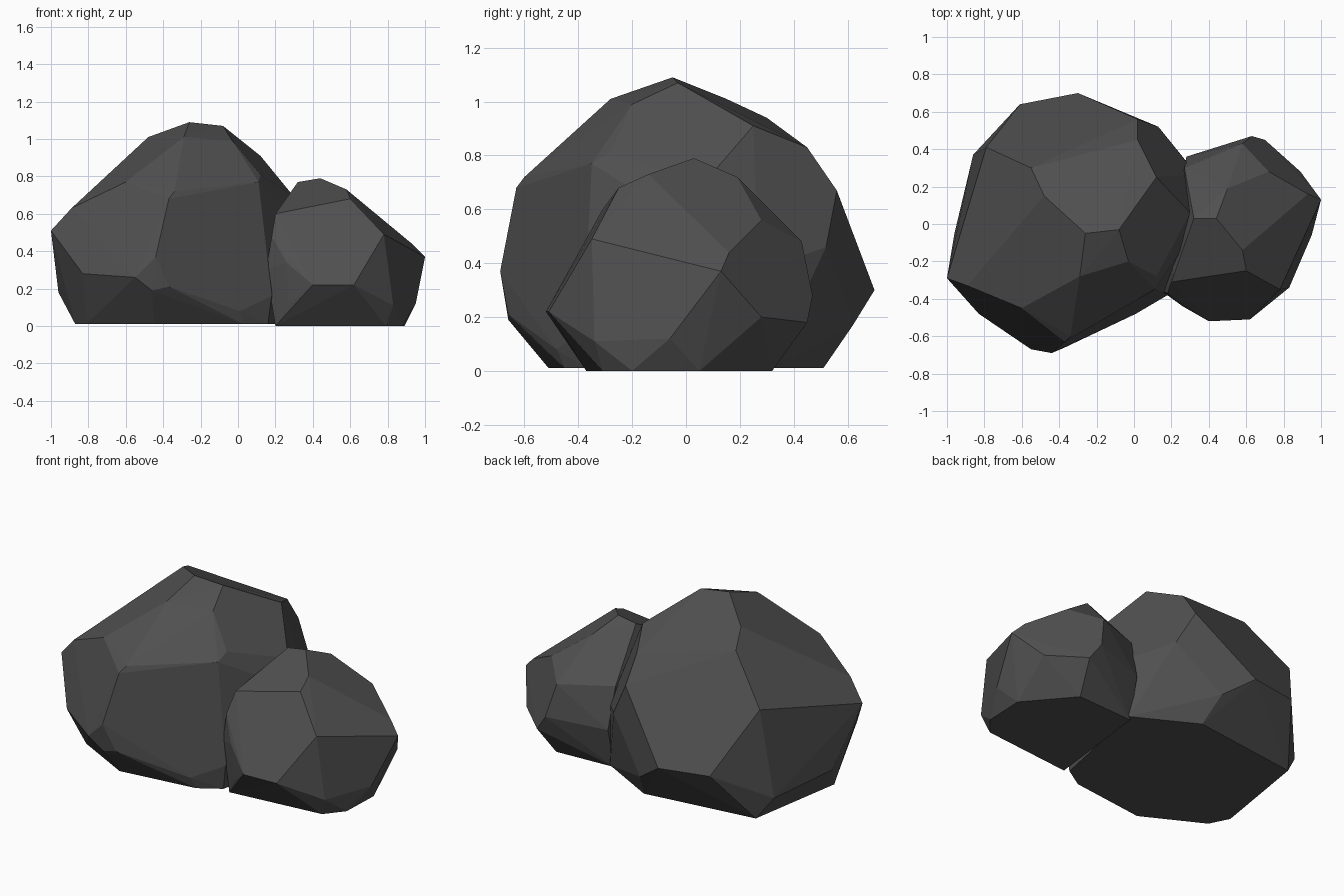
import bpy, bmesh, math

stone = bpy.data.materials.new("dark_stone")
stone.diffuse_color = (0.08, 0.08, 0.08, 1)


def boulder(name, corners):
    """Faceted stone: wrap the corner points in a hull and merge flat facets."""
    bm = bmesh.new()
    for c in corners:
        bm.verts.new(c)
    res = bmesh.ops.convex_hull(bm, input=bm.verts[:])
    bmesh.ops.delete(bm, geom=[v for v in bm.verts if not v.link_faces], context='VERTS')
    bmesh.ops.dissolve_limit(bm, angle_limit=math.radians(3),
                             verts=bm.verts[:], edges=bm.edges[:])
    bmesh.ops.recalc_face_normals(bm, faces=bm.faces[:])
    mesh = bpy.data.meshes.new(name)
    bm.to_mesh(mesh)
    bm.free()
    mesh.materials.append(stone)
    obj = bpy.data.objects.new(name, mesh)
    bpy.context.collection.objects.link(obj)
    return obj


# Large boulder on the left
boulder("large_boulder", [
    # crown
    (-.26, -.05, 1.09), (-.08, -.03, 1.07), (-.29, -.28, 1.01), (-.03, -.20, .99),
    (-.48, .15, 1.01), (-.55, .30, .94), (.02, .45, .83), (.12, .25, .91),
    # front and left
    (.12, -.28, .81), (.11, -.35, .77), (-.34, -.60, .72), (-.37, -.63, .68),
    (-.60, -.45, .77), (-.89, -.33, .63), (-1, -.29, .51), (-.44, -.69, .37),
    (-.55, -.67, .26), (-.46, -.66, .19), (-.37, -.66, .21), (.01, -.48, .08),
    (.18, -.38, .16), (-.83, -.48, .28), (-.96, -.05, .18),
    # back
    (-.79, .41, .68), (-.86, .37, .14), (-.61, .64, .31), (-.30, .70, .30),
    (.02, .56, .67), (.13, .52, .46), (-.12, .62, .17),
    # side buried in the small boulder
    (.30, .06, .69), (.33, .27, .37), (.29, -.08, .60),
    # base
    (-.07, .51, .01), (.30, .31, .01), (-.77, .42, .01), (-.87, -.20, .01),
    (-.81, -.32, .01), (-.45, -.51, .01), (.03, -.45, .01), (.16, -.37, .01),
])

# Small boulder on the right
boulder("small_boulder", [
    # crown
    (.44, .03, .79), (.32, .03, .77), (.58, -.14, .73), (.60, -.25, .68),
    (.50, .19, .72), (.72, .28, .56),
    # front
    (.20, -.31, .60), (.78, -.35, .49), (.78, -.36, .38), (.40, -.52, .22),
    (.62, -.51, .22), (.26, -.44, .34), (.18, -.37, .48), (.15, -.36, .30),
    (.27, -.43, .11), (.83, -.34, .11),
    # right and back
    (1, .13, .37), (.93, .16, .44), (.89, .28, .20), (.95, -.06, .12),
    (.58, .43, .48), (.63, .47, .28), (.70, .45, .18), (.27, .30, .50),
    (.28, .36, .25),
    # base
    (.20, -.37, 0), (.30, -.36, 0), (.79, -.31, 0), (.88, -.20, 0),
    (.89, .05, 0), (.66, .32, 0), (.28, .30, 0),
])
